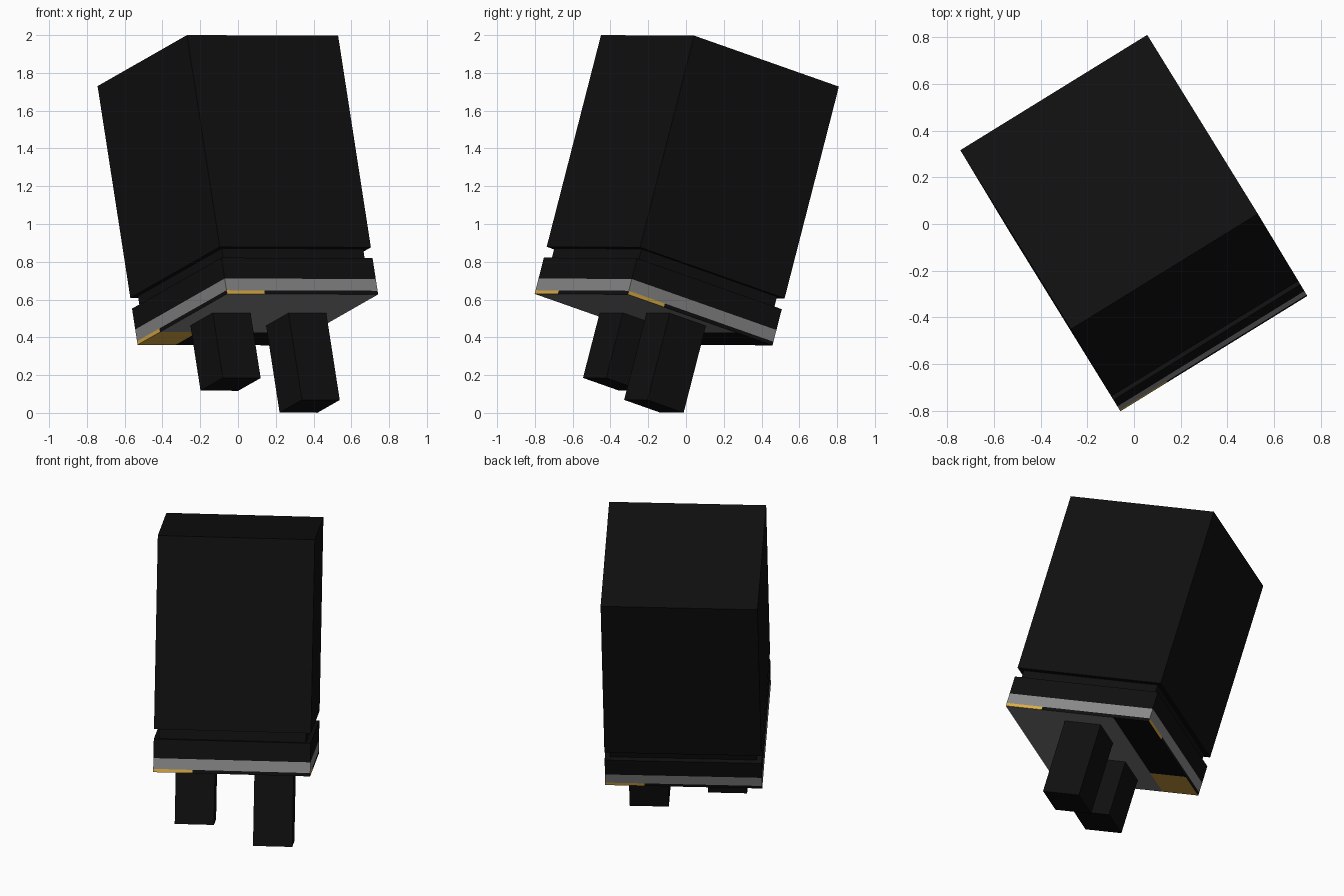
import bpy, bmesh
from mathutils import Vector, Matrix

if "Cube" in bpy.data.objects:
    bpy.data.objects.remove(bpy.data.objects["Cube"])

# Tilted frame: origin at the top front corner, U along the front, V to the back, W up
U = Vector((0.851, 0.525, -0.003)).normalized()
V = Vector((-0.50, 0.817, -0.287))
V = (V - U * V.dot(U)).normalized()
W = U.cross(V)
FRAME = Matrix.Translation((-0.27, -0.45, 2.0)) @ Matrix((U, V, W)).transposed().to_4x4()
S = 0.94          # side of the square section
Q = S / 4         # quarter module


def material(name, rgb):
    m = bpy.data.materials.new(name)
    m.diffuse_color = (*rgb, 1)
    m.use_nodes = True
    m.node_tree.nodes["Principled BSDF"].inputs["Base Color"].default_value = m.diffuse_color
    return m


BLACK = material("black", (0.005, 0.005, 0.005))
GREY = material("grey", (0.25, 0.25, 0.25))
GOLD = material("gold", (0.72, 0.42, 0.06))


def finish(name, bm, mats):
    mesh = bpy.data.meshes.new(name)
    bm.to_mesh(mesh)
    bm.free()
    for m in mats:
        mesh.materials.append(m)
    ob = bpy.data.objects.new(name, mesh)
    ob.matrix_world = FRAME
    bpy.context.collection.objects.link(ob)


def box(name, lo, hi, mat):
    bm = bmesh.new()
    bmesh.ops.create_cube(bm, size=1)
    lo, hi = Vector(lo), Vector(hi)
    for v in bm.verts:
        v.co = Vector([(lo[i] + hi[i]) / 2 + v.co[i] * (hi[i] - lo[i]) for i in range(3)])
    finish(name, bm, [mat])


# Housing, groove, collar and plate
G = 0.03
box("housing", (0, 0, -1.17), (S, S, 0), BLACK)
box("groove_core", (G, G, -1.23), (S - G, S - G, -1.17), BLACK)
box("collar", (0, 0, -1.345), (S, S, -1.23), BLACK)
box("base_plate", (0, 0, -1.41), (S, S, -1.345), GREY)

# Thin contact layer: each side has a gold left quarter, underside has a black strip
bm = bmesh.new()
bmesh.ops.create_grid(bm, x_segments=4, y_segments=4, size=S / 2)
bmesh.ops.translate(bm, verts=bm.verts, vec=(S / 2, S / 2, -1.41))
ext = bmesh.ops.extrude_face_region(bm, geom=bm.faces[:], use_keep_orig=True)
bmesh.ops.translate(bm, verts=[g for g in ext["geom"] if isinstance(g, bmesh.types.BMVert)],
                    vec=(0, 0, -0.02))
bmesh.ops.recalc_face_normals(bm, faces=bm.faces)
for f in bm.faces:
    n, c = f.normal, f.calc_center_median()
    if abs(n.z) > 0.5:
        f.material_index = 1 if c.y < 3 * Q else (2 if c.x < Q else 0)
    else:
        left = Vector((n.y, -n.x, 0))      # viewer's left on each side
        d = (c - Vector((S / 2, S / 2, 0))).dot(left)
        f.material_index = 2 if d > Q else 0
finish("contact_layer", bm, [BLACK, GREY, GOLD])

# Two legs of different length
for name, u, low in (("short_leg", 0.117, -1.79), ("long_leg", S - 0.117 - Q, -1.91)):
    box(name, (u, 1.5 * Q - 0.005, low), (u + Q, 2.5 * Q - 0.005, -1.43), BLACK)
